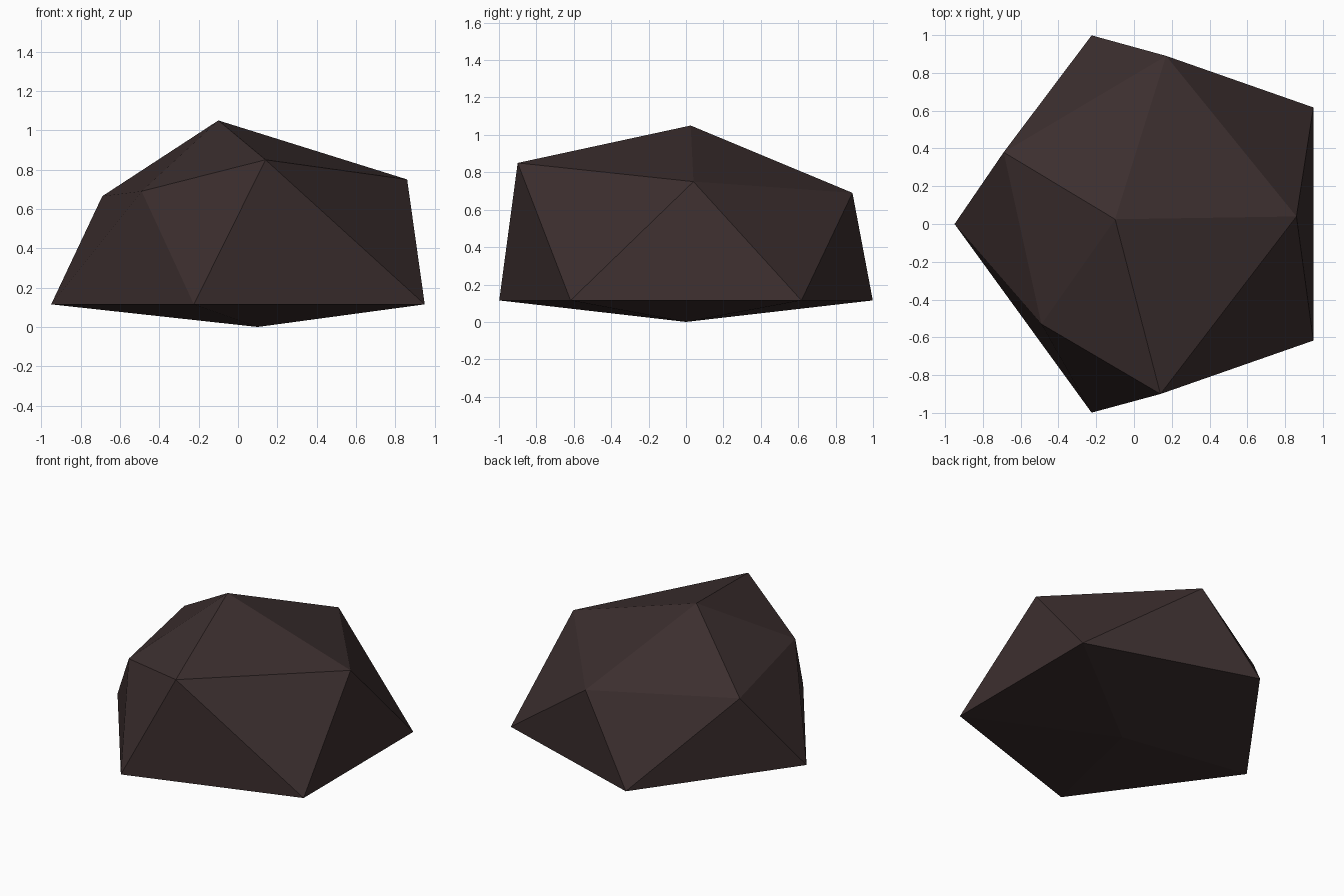
import bpy
import bmesh
from math import cos, sin, radians

cube = bpy.data.objects.get("Cube")
if cube:
    bpy.data.objects.remove(cube, do_unlink=True)

# Dark brown stone
stone = bpy.data.materials.new("dark_brown_stone")
stone.use_nodes = True
colour = (0.045, 0.028, 0.028, 1)
stone.diffuse_color = colour
bsdf = stone.node_tree.nodes["Principled BSDF"]
bsdf.inputs["Base Color"].default_value = colour
bsdf.inputs["Roughness"].default_value = 0.9

bm = bmesh.new()

# Regular lower ring, irregular upper ring, and the two apexes
lower = [bm.verts.new((0.1 + 1.05 * cos(radians(a)), 1.05 * sin(radians(a)), 0.115))
         for a in range(-36, 324, 72)]
upper = [bm.verts.new(p) for p in (
    (0.86, 0.04, 0.75), (0.17, 0.89, 0.69), (-0.69, 0.38, 0.665),
    (-0.49, -0.53, 0.69), (0.14, -0.90, 0.85))]
bottom = bm.verts.new((0.1, 0, 0))
top = bm.verts.new((-0.1, 0.025, 1.05))

# Triangles: underside fan, zigzag side band, top fan
for i in range(5):
    j = (i + 1) % 5
    bm.faces.new((bottom, lower[j], lower[i]))
    bm.faces.new((lower[i], lower[j], upper[i]))
    bm.faces.new((lower[j], upper[j], upper[i]))
    bm.faces.new((top, upper[i], upper[j]))
bmesh.ops.recalc_face_normals(bm, faces=bm.faces[:])

mesh = bpy.data.meshes.new("boulder")
bm.to_mesh(mesh)
bm.free()
mesh.materials.append(stone)
boulder = bpy.data.objects.new("boulder", mesh)
bpy.context.collection.objects.link(boulder)
